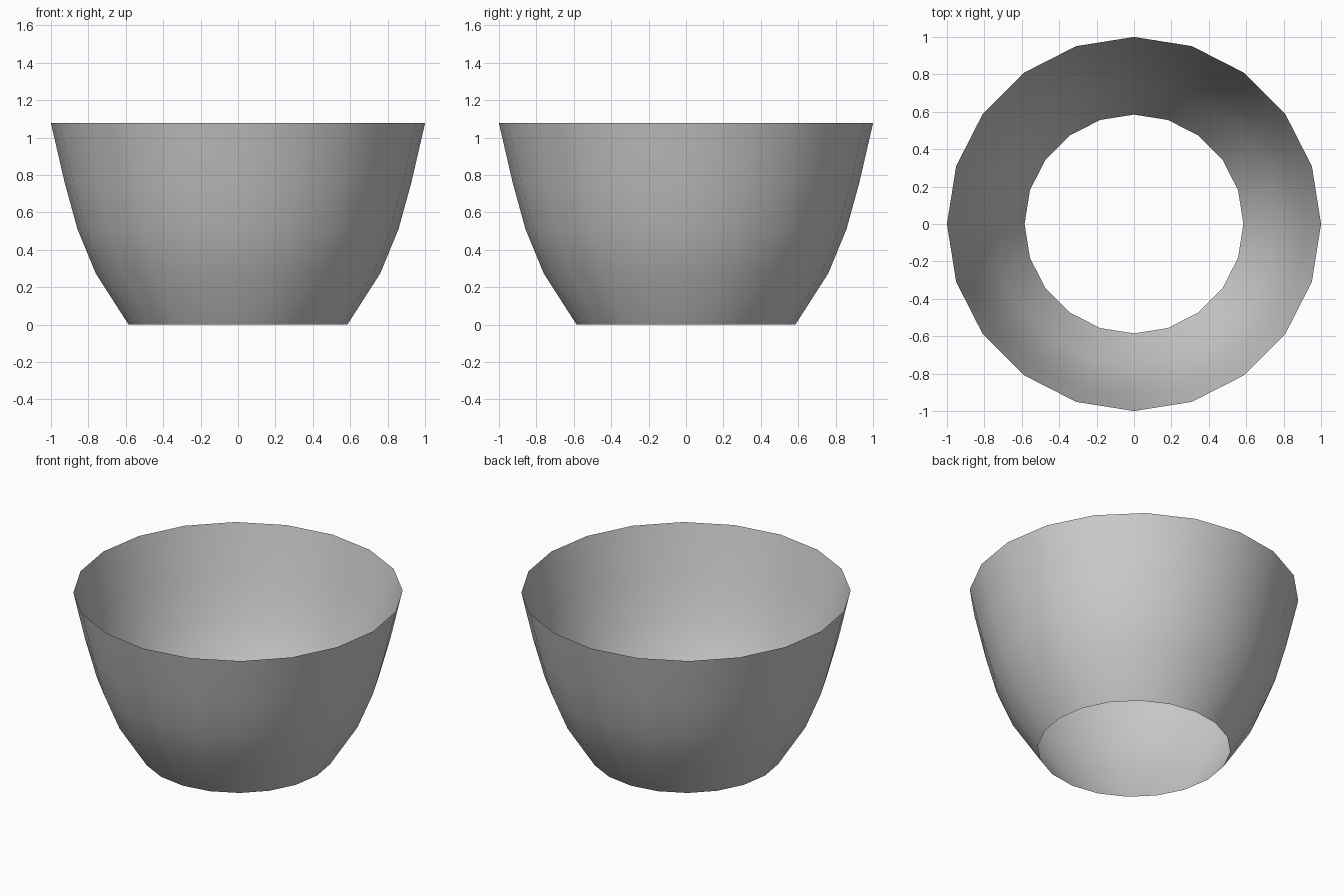
import bpy, bmesh
from math import cos, sin, tau

if "Cube" in bpy.data.objects:
    bpy.data.objects.remove(bpy.data.objects["Cube"])

SIDES = 20
# (radius, height) from the open base to the rim
PROFILE = [(0.585, 0.0), (0.76, 0.273), (0.858, 0.51), (0.927, 0.76), (1.0, 1.077)]

# Open bowl wall: a lathed single-sheet profile
bm = bmesh.new()
rings = [[bm.verts.new((r * cos(tau * i / SIDES), r * sin(tau * i / SIDES), z))
          for i in range(SIDES)] for r, z in PROFILE]
for low, high in zip(rings, rings[1:]):
    for i in range(SIDES):
        j = (i + 1) % SIDES
        face = bm.faces.new((low[i], low[j], high[j], high[i]))
        face.smooth = True

mesh = bpy.data.meshes.new("bowl_wall")
bm.to_mesh(mesh)
bm.free()
bowl = bpy.data.objects.new("bowl_wall", mesh)
bpy.context.collection.objects.link(bowl)
